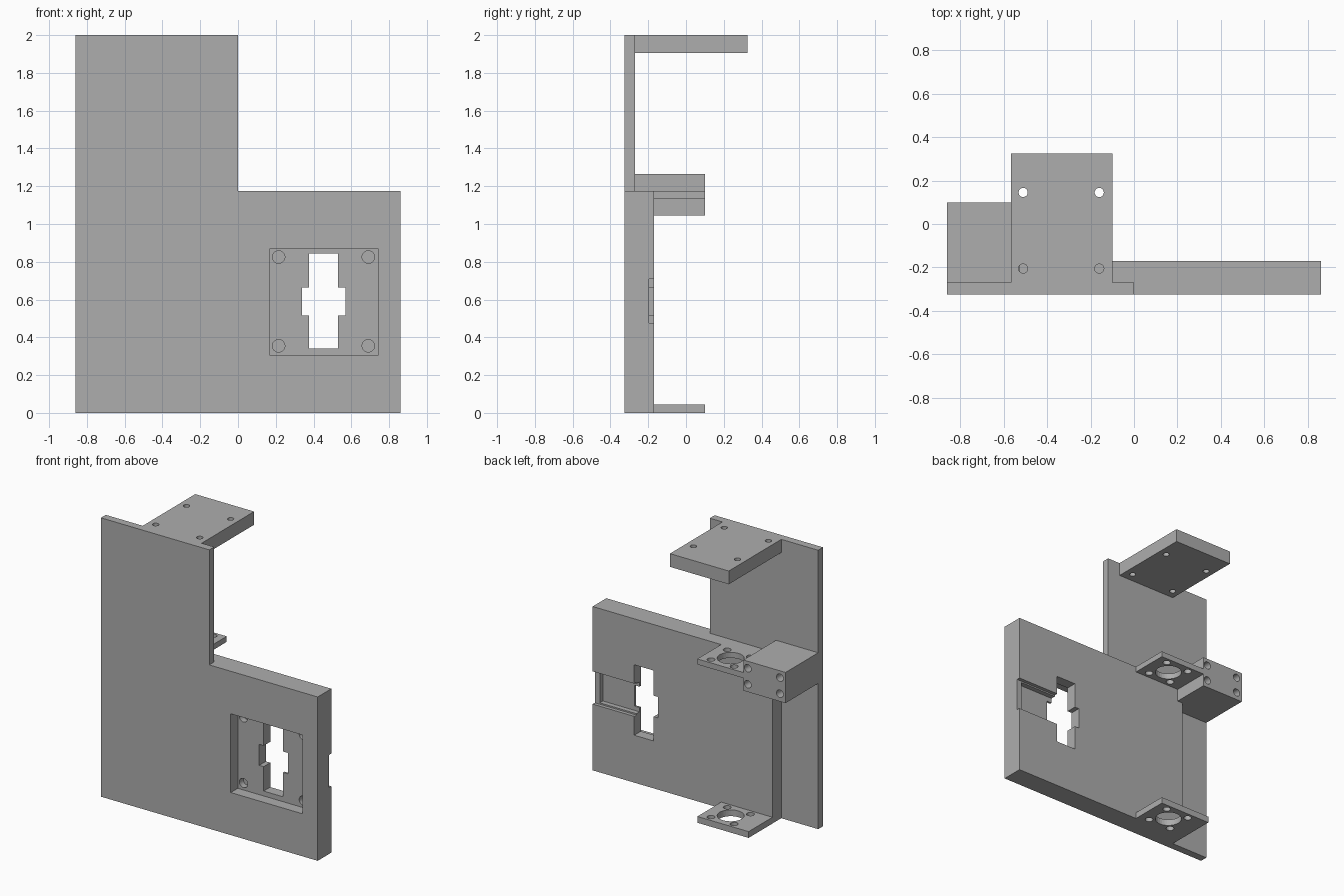
import bpy
import bmesh
from mathutils import Matrix, Vector

cube = bpy.data.objects.get("Cube")
if cube:
    bpy.data.objects.remove(cube, do_unlink=True)

GREY = (0.42, 0.42, 0.42, 1)
grey = bpy.data.materials.new("plain_grey")
grey.use_nodes = True
grey.diffuse_color = GREY
grey.node_tree.nodes["Principled BSDF"].inputs["Base Color"].default_value = GREY


def finish(bm, name):
    bmesh.ops.recalc_face_normals(bm, faces=bm.faces)
    mesh = bpy.data.meshes.new(name)
    bm.to_mesh(mesh)
    bm.free()
    mesh.materials.append(grey)
    ob = bpy.data.objects.new(name, mesh)
    bpy.context.collection.objects.link(ob)
    return ob


def prism(name, profile, z0, z1):
    bm = bmesh.new()
    face = bm.faces.new([bm.verts.new((x, y, z0)) for x, y in profile])
    top = bmesh.ops.extrude_face_region(bm, geom=[face])["geom"]
    bmesh.ops.translate(bm, vec=(0, 0, z1 - z0),
                        verts=[v for v in top if isinstance(v, bmesh.types.BMVert)])
    return finish(bm, name)


def box(name, x0, x1, y0, y1, z0, z1):
    return prism(name, [(x0, y0), (x1, y0), (x1, y1), (x0, y1)], z0, z1)


def cylinder(name, centre, radius, depth, axis="Z"):
    turn = Matrix() if axis == "Z" else Matrix.Rotation(1.570796, 4, "X")
    bm = bmesh.new()
    bmesh.ops.create_cone(bm, cap_ends=True, segments=32, radius1=radius,
                          radius2=radius, depth=depth,
                          matrix=Matrix.Translation(Vector(centre)) @ turn)
    return finish(bm, name)


def cut(ob, cutters):
    for cutter in cutters:
        cutter.hide_render = True
        mod = ob.modifiers.new("cut", "BOOLEAN")
        mod.operation = "DIFFERENCE"
        mod.solver = "EXACT"
        mod.object = cutter
    bpy.context.view_layer.update()
    graph = bpy.context.evaluated_depsgraph_get()
    mesh = bpy.data.meshes.new_from_object(ob.evaluated_get(graph))
    ob.modifiers.clear()
    ob.data = mesh
    for cutter in cutters:
        bpy.data.objects.remove(cutter, do_unlink=True)


FRONT, WALL, BACK = -0.325, -0.27, -0.17
SIDE, INNER, ARM = -0.86, -0.567, 0.10

# Tall thin wall and the thick lower panel keyed into it
box("tall_wall", SIDE, 0, FRONT, WALL, 0, 2)
panel = prism("thick_panel", [(INNER, WALL), (0, WALL), (0, FRONT), (-SIDE, FRONT),
                              (-SIDE, BACK), (INNER, BACK)], 0, 1.175)

# Front recess, cross-shaped opening, rear cable channel and blind screw holes
cut(panel, [
    box("recess", 0.17, 0.74, -0.4, -0.245, 0.305, 0.87),
    box("slot_tall", 0.375, 0.53, -0.5, 0, 0.34, 0.845),
    box("slot_wide", 0.34, 0.57, -0.5, 0, 0.515, 0.665),
    box("channel", 0.5, 0.9, -0.195, 0, 0.475, 0.71),
    box("channel_pocket", 0.5, 0.82, -0.23, 0, 0.485, 0.70),
] + [cylinder("screw", (x, -0.245, z), 0.033, 0.09, "Y")
     for x in (0.215, 0.69) for z in (0.355, 0.825)])

# Top shelf with four through holes
shelf = box("top_shelf", INNER, -0.10, WALL, 0.325, 1.905, 2)
cut(shelf, [cylinder("shelf_hole", (x, y, 1.95), 0.021, 0.4)
            for x in (-0.51, -0.16) for y in (-0.205, 0.145)])

# Side block with four blind holes on its rear face
block = box("side_block", SIDE, -0.525, WALL, ARM, 1.045, 1.265)
cut(block, [cylinder("block_hole", (x, ARM, z), 0.027, 0.3, "Y")
            for x in (-0.815, -0.56) for z in (1.1, 1.215)])

# Pair of pivot flanges, each with a bore ringed by four small holes
for name, z0, z1, x0 in (("lower_flange", 0, 0.045, INNER),
                         ("upper_flange", 1.135, 1.175, -0.525)):
    flange = box(name, x0, -0.16, BACK, ARM, z0, z1)
    cx, cy, step = -0.33, -0.035, 0.092
    cut(flange, [cylinder("bore", (cx, cy, z0), 0.088, 0.4)] +
        [cylinder("bolt", (cx + i * step, cy + j * step, z0), 0.026, 0.4)
         for i in (-1, 1) for j in (-1, 1)])
